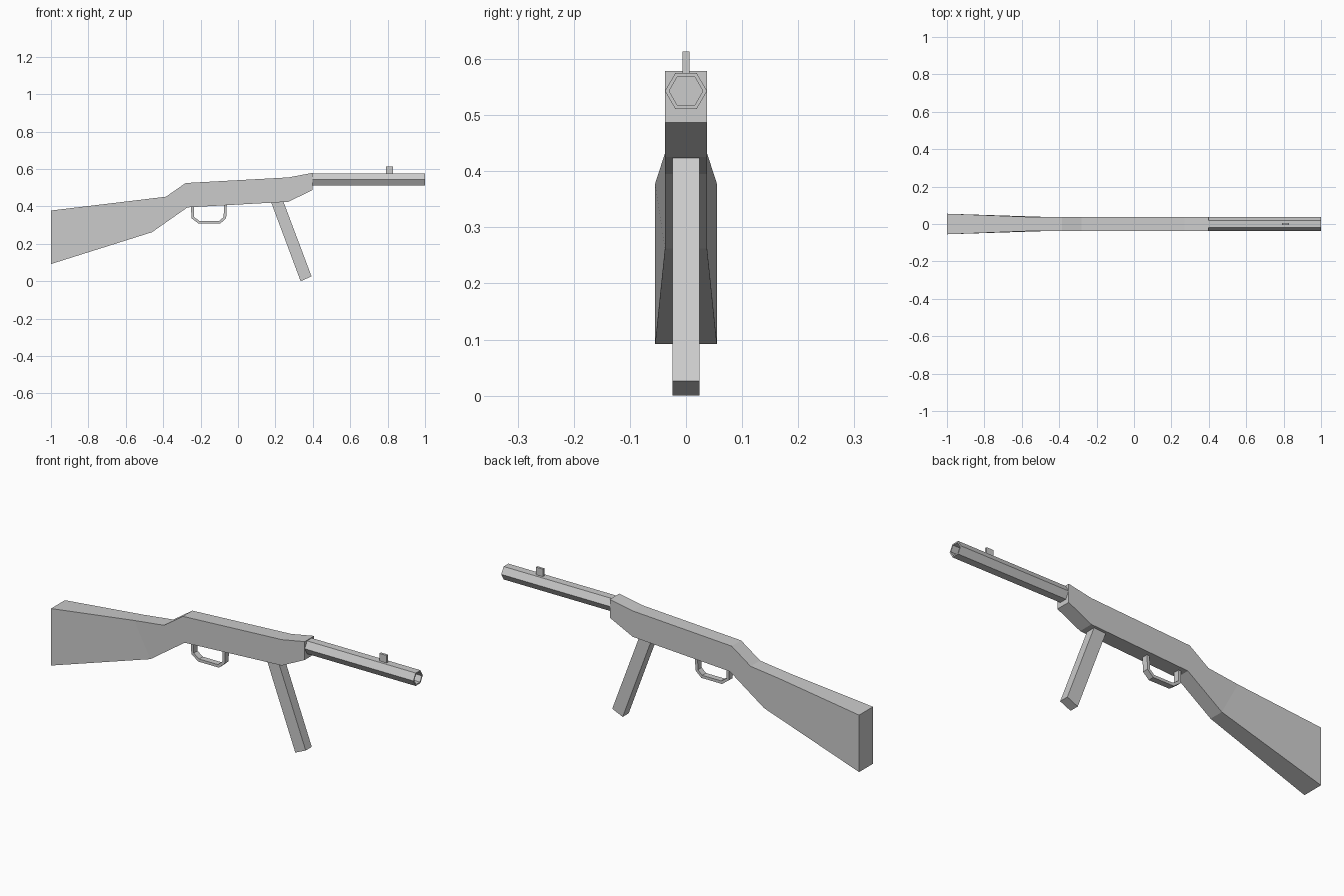
import bpy, bmesh, math
from mathutils import Vector

if "Cube" in bpy.data.objects:
    bpy.data.objects.remove(bpy.data.objects["Cube"])

grey = bpy.data.materials.new("plain grey")
grey.use_nodes = True
colour = (0.6, 0.6, 0.6, 1)
grey.diffuse_color = colour
grey.node_tree.nodes["Principled BSDF"].inputs["Base Color"].default_value = colour


def finish(bm, name):
    bmesh.ops.recalc_face_normals(bm, faces=bm.faces)
    mesh = bpy.data.meshes.new(name)
    bm.to_mesh(mesh)
    bm.free()
    mesh.materials.append(grey)
    obj = bpy.data.objects.new(name, mesh)
    bpy.context.collection.objects.link(obj)
    return obj


def loft(name, loops, caps=True):
    """Skin a list of matching point loops."""
    bm = bmesh.new()
    rings = [[bm.verts.new(p) for p in loop] for loop in loops]
    n = len(rings[0])
    pairs = list(zip(rings, rings[1:]))
    if caps:
        bm.faces.new(rings[0])
        bm.faces.new(rings[-1])
    else:
        pairs.append((rings[-1], rings[0]))
    for a, b in pairs:
        for i in range(n):
            j = (i + 1) % n
            bm.faces.new((a[i], a[j], b[j], b[i]))
    return finish(bm, name)


def section(x, top, bottom, half, top_x=None):
    tx = x if top_x is None else top_x
    return [(x, -half, bottom), (x, half, bottom), (tx, half, top), (tx, -half, top)]


def slab(name, outline, half):
    """Extrude a side outline evenly across the centre plane."""
    return loft(name, [[(x, y, z) for x, z in outline] for y in (-half, half)])


# Stock and receiver: flared butt, narrow wrist, straight body
body = 0.0375
loft("stock_and_receiver", [
    section(-1.0, 0.378, 0.092, 0.055),
    section(-0.46, 0.432, 0.262, body, top_x=-0.55),
    section(-0.40, 0.452, 0.304, body, top_x=-0.385),
    section(-0.27, 0.525, 0.395, body, top_x=-0.28),
    section(0.27, 0.555, 0.425, body),
    section(0.397, 0.579, 0.487, body),
])

# Hollow hexagonal barrel
def hexagon(x, r):
    return [(x, r * math.cos(math.tau * i / 6), 0.543 + r * math.sin(math.tau * i / 6))
            for i in range(6)]

loft("barrel", [hexagon(0.395, 0.0375), hexagon(1.0, 0.0375),
                hexagon(1.0, 0.03), hexagon(0.395, 0.03)], caps=False)

# Front sight
slab("front_sight", [(0.79, 0.57), (0.83, 0.57), (0.83, 0.613), (0.79, 0.613)], 0.006)

# Slanted magazine
slab("magazine", [(0.335, 0), (0.393, 0.026), (0.239, 0.436), (0.172, 0.436)], 0.024)

# Trigger guard: a bent strip of even thickness
path = [Vector(p) for p in ((-0.244, 0.405), (-0.242, 0.34), (-0.208, 0.315),
                            (-0.098, 0.315), (-0.07, 0.34), (-0.067, 0.415))]
inner, outer = [], []
for i, p in enumerate(path):
    d_in = (p - path[max(i - 1, 0)]).normalized()
    d_out = (path[min(i + 1, len(path) - 1)] - p).normalized()
    d = (d_in + d_out).normalized()
    side = Vector((-d.y, d.x)) * 0.0075
    inner.append(p + side)
    outer.append(p - side)
loft("trigger_guard", [[(a.x, -0.015, a.y), (a.x, 0.015, a.y),
                        (b.x, 0.015, b.y), (b.x, -0.015, b.y)]
                       for a, b in zip(inner, outer)])
